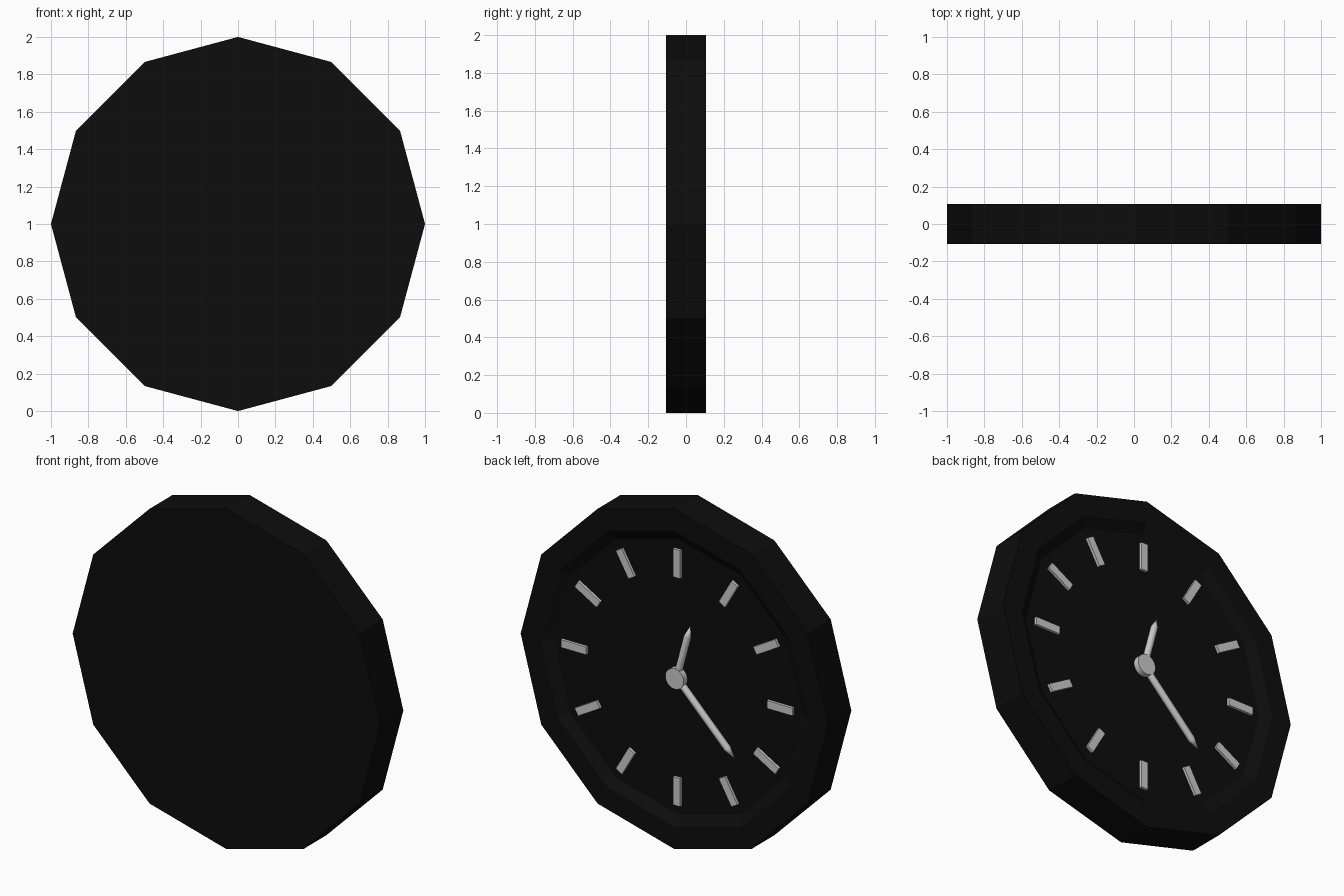
import bpy, bmesh
from math import sin, cos, pi
from mathutils import Matrix, Vector

if "Cube" in bpy.data.objects:
    bpy.data.objects.remove(bpy.data.objects["Cube"])

CENTRE = Vector((0, 0, 1))

black = bpy.data.materials.new("black")
black.diffuse_color = (0.004, 0.004, 0.004, 1)
black.use_nodes = True
black.node_tree.nodes["Principled BSDF"].inputs["Base Color"].default_value = black.diffuse_color


def finish(name, bm, mat=None, smooth=False):
    bmesh.ops.recalc_face_normals(bm, faces=bm.faces)
    me = bpy.data.meshes.new(name)
    bm.to_mesh(me)
    bm.free()
    ob = bpy.data.objects.new(name, me)
    bpy.context.collection.objects.link(ob)
    if mat:
        me.materials.append(mat)
    if smooth:
        bpy.ops.object.select_all(action='DESELECT')
        bpy.context.view_layer.objects.active = ob
        ob.select_set(True)
        bpy.ops.object.shade_smooth_by_angle()
    return ob


def lathe(name, profile, sides, matrix, **kw):
    """Closed solid from (radius, height) points spun about local z; radius 0 makes a tip."""
    bm = bmesh.new()
    rings = []
    for r, h in profile:
        n = sides if r > 0 else 1
        rings.append([bm.verts.new(matrix @ Vector((r * cos(2 * pi * i / sides),
                                                    r * sin(2 * pi * i / sides), h)))
                      for i in range(n)])
    for a, b in zip(rings, rings[1:]):
        for i in range(sides):
            j = (i + 1) % sides
            if len(b) == 1:
                bm.faces.new((a[i], a[j], b[0]))
            else:
                bm.faces.new((a[i], a[j], b[j], b[i]))
    for ring in (rings[0], rings[-1]):
        if len(ring) > 1:
            bm.faces.new(ring)
    return finish(name, bm, **kw)


# local z -> +y (the dial looks towards +y)
to_dial = Matrix.Translation(CENTRE) @ Matrix.Rotation(-pi / 2, 4, 'X')

# twelve-sided case: back, rim, sloped lip and recessed dial
lathe("clock_case", [(1, -0.107), (1, 0.107), (0.87, 0.107), (0.81, 0.072)],
      12, to_dial, mat=black)

# hour markers
for i in range(12):
    bm = bmesh.new()
    bmesh.ops.create_cube(bm, size=1)
    bm.transform(Matrix.Translation(CENTRE) @ Matrix.Rotation(i * pi / 6, 4, 'Y')
                 @ Matrix.Translation((0, 0.076, 0.67))
                 @ Matrix.Diagonal((0.046, 0.024, 0.165, 1)))
    finish(f"hour_marker_{i + 1}", bm)


# round hands with conical tips
def hand(name, length, angle, y):
    m = (Matrix.Translation(CENTRE + Vector((0, y, 0)))
         @ Matrix.Rotation(angle, 4, 'Y'))
    lathe(name, [(0.02, 0), (0.02, length - 0.07), (0, length)], 16, m, smooth=True)


hand("hour_hand", 0.34, -pi / 12, 0.085)
hand("minute_hand", 0.535, -3 * pi / 4, 0.085)

# centre hub
lathe("centre_hub", [(0.06, 0.06), (0.06, 0.107)], 24, to_dial, smooth=True)
